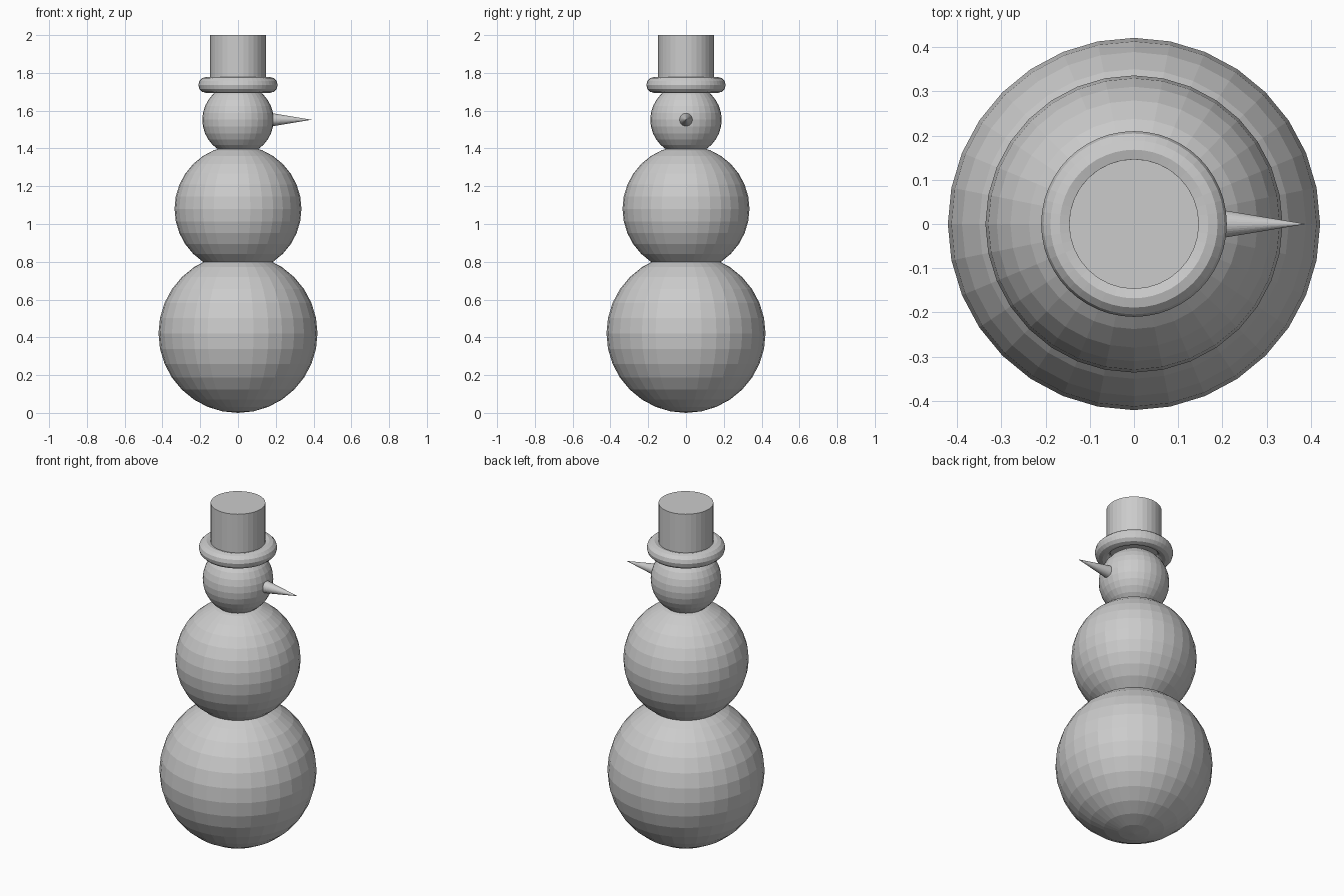
import bpy
import math

if "Cube" in bpy.data.objects:
    bpy.data.objects.remove(bpy.data.objects["Cube"])

# One plain grey covers the whole figure
grey = bpy.data.materials.new("plain_grey")
grey.diffuse_color = (0.6, 0.6, 0.6, 1.0)
grey.use_nodes = True
grey.node_tree.nodes["Principled BSDF"].inputs["Base Color"].default_value = grey.diffuse_color


def finish(name):
    obj = bpy.context.object
    obj.name = name
    obj.data.materials.append(grey)
    return obj


# Three stacked snowballs, flat shaded
for name, radius, z in (("lower_ball", 0.421, 0.421),
                        ("middle_ball", 0.336, 1.08),
                        ("head_ball", 0.189, 1.552)):
    bpy.ops.mesh.primitive_uv_sphere_add(segments=32, ring_count=16,
                                         radius=radius, location=(0, 0, z))
    finish(name)

# Rounded hat brim
bpy.ops.mesh.primitive_torus_add(major_segments=48, minor_segments=12,
                                 major_radius=0.168, minor_radius=0.042,
                                 location=(0, 0, 1.736))
finish("hat_brim")

# Hat crown
crown_bottom, crown_top = 1.745, 2.0
bpy.ops.mesh.primitive_cylinder_add(vertices=32, radius=0.147,
                                    depth=crown_top - crown_bottom,
                                    location=(0, 0, (crown_top + crown_bottom) / 2))
finish("hat_crown")

# Pointed nose along +x, its base buried in the head
nose_base, nose_tip = 0.137, 0.389
bpy.ops.mesh.primitive_cone_add(vertices=32, radius1=0.042, radius2=0,
                                depth=nose_tip - nose_base,
                                location=((nose_base + nose_tip) / 2, 0, 1.552),
                                rotation=(0, math.pi / 2, 0))
finish("nose")
